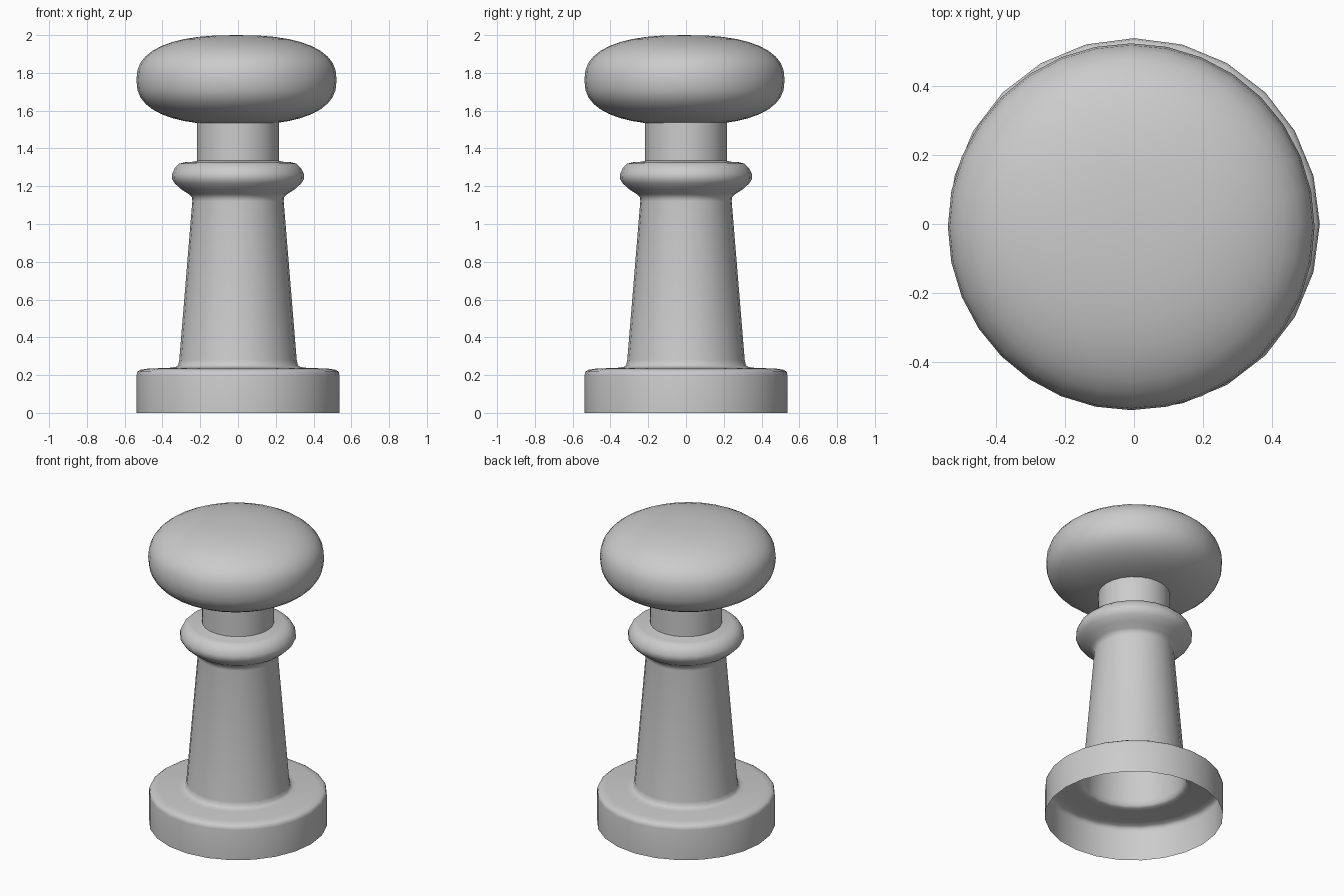
import bpy, bmesh, math

if "Cube" in bpy.data.objects:
    bpy.data.objects.remove(bpy.data.objects["Cube"])


def lathe(name, profile, sides, centre=(0, 0)):
    """Revolve (radius, height) points; a zero radius closes to a pole."""
    bm = bmesh.new()
    rings = []
    for r, z in profile:
        n = 1 if r == 0 else sides
        rings.append([bm.verts.new((r * math.cos(2 * math.pi * i / sides),
                                    r * math.sin(2 * math.pi * i / sides), z))
                      for i in range(n)])
    for a, b in zip(rings, rings[1:]):
        for i in range(sides):
            j = (i + 1) % sides
            quad = [a[i % len(a)], a[j % len(a)], b[j % len(b)], b[i % len(b)]]
            bm.faces.new(list(dict.fromkeys(quad)))
    mesh = bpy.data.meshes.new(name)
    bm.to_mesh(mesh)
    bm.free()
    obj = bpy.data.objects.new(name, mesh)
    obj.location = (*centre, 0)
    bpy.context.collection.objects.link(obj)
    bpy.ops.object.select_all(action='DESELECT')
    obj.select_set(True)
    bpy.context.view_layer.objects.active = obj
    bpy.ops.object.shade_smooth_by_angle(angle=math.radians(50))
    return obj


# Hollow open-bottomed foot, tapered column, collar and neck in one turned shell
lathe("pedestal", [
    (0.537, 0), (0.537, 0.20), (0.533, 0.218), (0.518, 0.228), (0.48, 0.234),
    (0.36, 0.239), (0.33, 0.243), (0.317, 0.252), (0.311, 0.28),
    (0.242, 1.12), (0.243, 1.14), (0.26, 1.158), (0.30, 1.183), (0.335, 1.215),
    (0.35, 1.24), (0.349, 1.265), (0.335, 1.295), (0.31, 1.32), (0.28, 1.327),
    (0.235, 1.33), (0.217, 1.335), (0.217, 1.54)], 24)

# Flattened cushion-shaped knob, very slightly off centre
STEPS, POWER = 20, 2 / 2.45
knob = []
for k in range(STEPS + 1):
    t = math.pi * k / STEPS
    c = -math.cos(t)
    r = 0 if k in (0, STEPS) else 0.53 * math.sin(t) ** POWER
    knob.append((r, 1.762 + 0.238 * math.copysign(abs(c) ** POWER, c)))
lathe("knob", knob, 32, (-0.008, -0.008))
